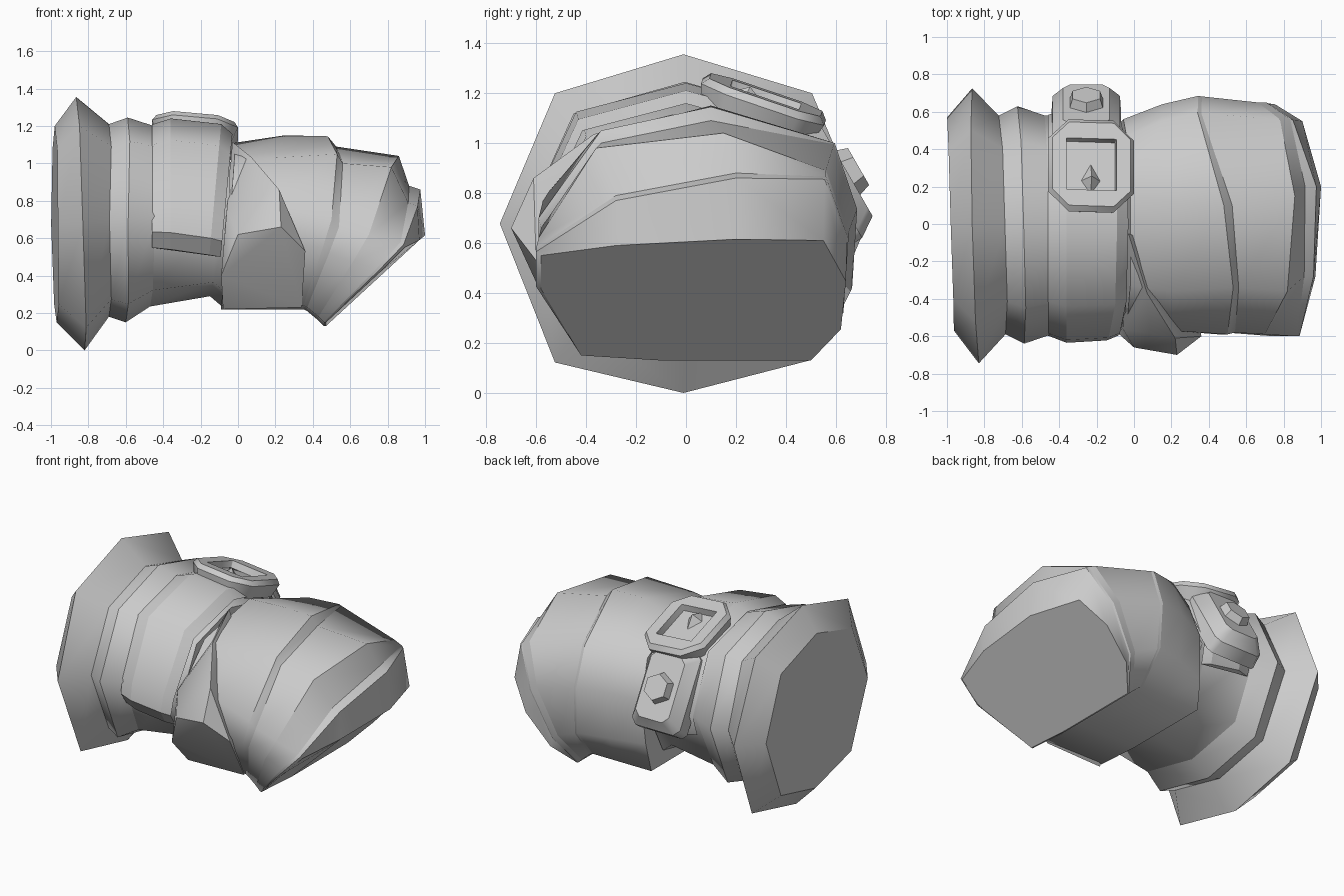
import bpy, bmesh, math
from mathutils import Matrix, Vector

cube = bpy.data.objects.get("Cube")
if cube:
    bpy.data.objects.remove(cube, do_unlink=True)

grey = bpy.data.materials.new("plain_grey")
grey.use_nodes = True
colour = (0.6, 0.6, 0.6, 1)
grey.diffuse_color = colour
grey.node_tree.nodes["Principled BSDF"].inputs["Base Color"].default_value = colour


def finish(name, bm, angle=None):
    """Turn a bmesh into a named grey object."""
    bmesh.ops.recalc_face_normals(bm, faces=bm.faces[:])
    mesh = bpy.data.meshes.new(name)
    bm.to_mesh(mesh)
    bm.free()
    obj = bpy.data.objects.new(name, mesh)
    bpy.context.collection.objects.link(obj)
    mesh.materials.append(grey)
    if angle:
        bpy.ops.object.select_all(action='DESELECT')
        obj.select_set(True)
        bpy.context.view_layer.objects.active = obj
        bpy.ops.object.shade_smooth_by_angle(angle=math.radians(angle))
    return obj


def cuff_ring(top, bottom, front, back, bow=0):
    """Eight-sided, slightly turned section between a top and a bottom point in x and z."""
    mid_y, half_y = (front + back) / 2, (back - front) / 2
    outline = [(0, 1), (0.7, 0.77), (1, 0), (0.68, -0.81),
               (0, -1), (-0.7, -0.82), (-1, 0), (-0.7, 0.77)]
    points = []
    for u, v in outline:
        t = (v + 1) / 2
        x = bottom[0] + (top[0] - bottom[0]) * t - 0.018 * u - (bow if v == 0 else 0)
        points.append((x, mid_y + u * half_y, bottom[1] + (top[1] - bottom[1]) * t))
    return points


def hand_ring(front, mid_front, mid_back, back, bottom):
    """Ten-sided section: four points over the top, then sides and a flat underside."""
    low = Vector((bottom[0], 0, bottom[1]))

    def side(corner, t, out):
        p = low.lerp(Vector(corner), t)
        p.y = corner[1] + out
        return p

    under = [low + Vector((0, 0.5, 0)), low + Vector((0, -0.1, 0)), low + Vector((0, -0.42, 0.02))]
    return [front, mid_front, mid_back, back,
            side(back, 0.66, 0.09), side(back, 0.26, 0.07), *under, side(front, 0.68, 0)]


def loft(name, rings, soft=()):
    """Skin a row of sections; section edges stay crisp unless soft."""
    bm = bmesh.new()
    rows = [[bm.verts.new(p) for p in r] for r in rings]
    count = len(rows[0])
    for a, b in zip(rows, rows[1:]):
        for i in range(count):
            j = (i + 1) % count
            bm.faces.new((a[i], a[j], b[j], b[i])).smooth = True
    for row in (rows[0], rows[-1]):
        bm.faces.new(row)
    for k, row in enumerate(rows):
        for i in range(count):
            bm.edges.get((row[i], row[(i + 1) % count])).smooth = k in soft
    return finish(name, bm)


# Flared cuff, rolled hem and wrist
loft("cuff_and_wrist", [
    cuff_ring((-0.98, 1.2), (-0.97, 0.15), -0.57, 0.57, 0.006),
    cuff_ring((-0.865, 1.355), (-0.82, 0), -0.745, 0.725, 0.005),
    cuff_ring((-0.69, 1.21), (-0.69, 0.18), -0.59, 0.58, 0.015),
    cuff_ring((-0.59, 1.245), (-0.6, 0.15), -0.64, 0.63, 0.01),
    cuff_ring((-0.45, 1.2), (-0.47, 0.235), -0.59, 0.58),
    cuff_ring((-0.1, 1.12), (-0.15, 0.29), -0.57, 0.56),
    cuff_ring((-0.05, 1.1), (-0.08, 0.23), -0.55, 0.55),
], soft=(5,))

# Closed hand: back of the hand, knuckle step, then folded fingers
loft("fist", [
    hand_ring((-0.04, -0.55, 0.75), (-0.02, -0.33, 1.02), (-0.02, 0.15, 1.11), (-0.04, 0.47, 0.96), (-0.09, 0.22)),
    hand_ring((0.2, -0.57, 0.78), (0.2, -0.36, 1.03), (0.25, 0.1, 1.15), (0.15, 0.55, 1.01), (0.15, 0.22)),
    hand_ring((0.5, -0.59, 0.7), (0.53, -0.34, 1.05), (0.48, 0.1, 1.145), (0.34, 0.595, 1.0), (0.35, 0.22)),
    hand_ring((0.54, -0.58, 0.66), (0.56, -0.34, 1.0), (0.525, 0.1, 1.09), (0.36, 0.592, 0.995), (0.37, 0.21)),
    hand_ring((0.7, -0.59, 0.62), (0.82, -0.36, 0.98), (0.86, 0.15, 1.04), (0.78, 0.56, 0.89), (0.43, 0.16)),
    hand_ring((0.87, -0.6, 0.58), (0.91, -0.28, 0.79), (0.915, 0.2, 0.88), (0.835, 0.56, 0.865), (0.46, 0.13)),
    hand_ring((0.885, -0.6, 0.565), (0.96, -0.28, 0.77), (0.975, 0.2, 0.86), (0.85, 0.555, 0.855), (0.465, 0.13)),
    hand_ring((0.89, -0.58, 0.55), (0.97, -0.28, 0.59), (1, 0.2, 0.615), (0.9, 0.55, 0.61), (0.47, 0.13)),
], soft=(1,))

# Thumb folded along the front of the hand
thumb = bmesh.new()
for p in [(-0.03, -0.05, 1.115), (0.07, -0.37, 1.035), (0.22, -0.61, 0.86),
          (0, -0.66, 0.62), (0.23, -0.7, 0.66), (0.36, -0.6, 0.53),
          (0.34, -0.42, 0.23), (-0.08, -0.42, 0.22), (-0.09, -0.58, 0.4),
          (-0.06, -0.56, 0.75), (0.3, -0.2, 0.5)]:
    thumb.verts.new(p)
bmesh.ops.convex_hull(thumb, input=thumb.verts[:])
finish("thumb", thumb, 40)

# Strap over the top of the wrist, bevelled to both sides
arc = [(-0.57, 0.54), (-0.635, 0.63), (-0.62, 0.74), (-0.44, 1.125), (0, 1.24),
       (0.44, 1.12), (0.62, 0.72), (0.57, 0.57)]
strap_rings = []
for y, z in arc:
    lean = 0.09 * (1.24 - z)
    inner_y, inner_z = y * 0.94, 0.7 + (z - 0.7) * 0.94
    strap_rings.append([
        (-0.46, inner_y, inner_z), (-0.36, y, z),
        (-0.09 - lean, y * 0.98, z - 0.03), (-0.03 - lean, inner_y, inner_z - 0.05)])
strap = bmesh.new()
rows = [[strap.verts.new(p) for p in r] for r in strap_rings]
for a, b in zip(rows, rows[1:]):
    for i in range(4):
        j = (i + 1) % 4
        strap.faces.new((a[i], a[j], b[j], b[i])).smooth = True
        strap.edges.get((a[i], b[i])).smooth = False
for row in (rows[0], rows[1], rows[-1]):
    for i in range(4):
        strap.edges.get((row[i], row[(i + 1) % 4])).smooth = False
strap.faces.new(rows[0])
strap.faces.new(rows[-1])
finish("strap", strap)


def frame(centre, normal, up):
    """Placement whose local z is the normal and local y follows up."""
    z = Vector(normal).normalized()
    x = Vector(up).cross(z).normalized()
    m = Matrix((x, z.cross(x), z)).transposed().to_4x4()
    m.translation = centre
    return m


def chamfered(width, height, cut, z):
    """Rectangle with cut corners."""
    w, h = width / 2, height / 2
    corners = [(w, h - cut), (w - cut, h), (cut - w, h), (-w, h - cut),
               (-w, cut - h), (cut - w, -h), (w - cut, -h), (w, cut - h)]
    return [Vector((x, y, z)) for x, y in corners]


def place(rings, matrix):
    return [[matrix @ p for p in r] for r in rings]


# Dial case with a sunken square window
dial = frame((-0.23, 0.31, 1.165), (0.1, 0.34, 1), (0, 1, -0.34))
loft("dial_case", place([
    chamfered(0.4, 0.46, 0.09, -0.09),
    chamfered(0.46, 0.52, 0.11, 0),
    chamfered(0.42, 0.47, 0.09, 0.03),
    chamfered(0.27, 0.29, 0.003, 0.03),
    chamfered(0.26, 0.28, 0.003, -0.015),
], dial))

# Pointer standing in the window
pointer = bmesh.new()
for x, y, z in [(0, 0.02, -0.02), (0.055, -0.08, -0.02), (0, -0.16, -0.02), (-0.055, -0.08, -0.02),
                (0, -0.07, 0.04)]:
    pointer.verts.new(dial @ Vector((x, y, z)))
bmesh.ops.convex_hull(pointer, input=pointer.verts[:])
finish("pointer", pointer)

# Tapered buckle block on the back of the strap
buckle = frame((-0.255, 0.59, 0.86), (0, 0.87, 0.5), (0, -0.5, 0.87))
loft("buckle", place([
    chamfered(0.37, 0.54, 0.03, -0.11),
    chamfered(0.36, 0.53, 0.04, -0.02),
    chamfered(0.25, 0.42, 0.04, 0.06),
], buckle))

# Six-sided button
button = bmesh.new()
bmesh.ops.create_cone(button, cap_ends=True, segments=6, radius1=0.105, radius2=0.085, depth=0.06,
                      matrix=buckle @ Matrix.Translation((0, -0.01, 0.08)))
finish("button", button)
